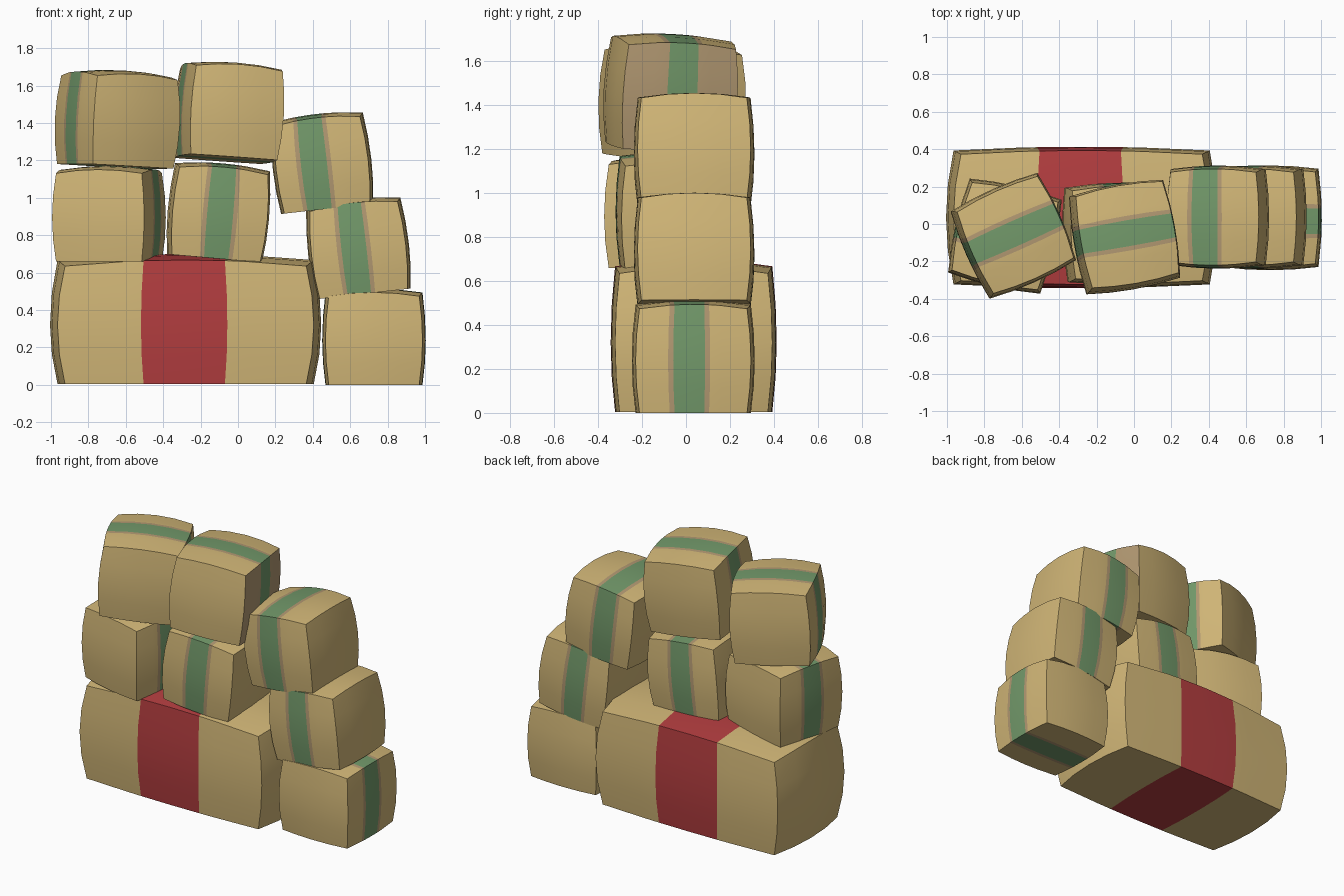
import bpy, bmesh, math
from mathutils import Vector, Matrix, Euler

if "Cube" in bpy.data.objects:
    bpy.data.objects.remove(bpy.data.objects["Cube"])


def material(name, rgb):
    m = bpy.data.materials.new(name)
    m.diffuse_color = (*rgb, 1)
    m.use_nodes = True
    m.node_tree.nodes["Principled BSDF"].inputs["Base Color"].default_value = m.diffuse_color
    return m


MATS = [material("straw tan", (0.64, 0.47, 0.185)),
        material("faded brown", (0.45, 0.32, 0.17)),
        material("green band", (0.17, 0.32, 0.145)),
        material("red band", (0.45, 0.047, 0.05))]


def bale(name, centre, half, tilt, axis, band, bulge, band_mat=2, margin=0.022, brown_right=False):
    """Bulging box with a band (lo, hi) wrapped around it across the given axis."""
    # grid lines per axis; the band edges become extra cuts
    cuts = [[-1, -0.5, 0, 0.5, 1] for _ in range(3)]
    lo, hi = (v / half[axis] for v in band)
    mg = margin / half[axis]
    edges = [lo - mg, lo, hi, hi + mg] if margin else [lo, hi]
    keep = [c for c in cuts[axis] if not lo - mg - 0.08 < c < hi + mg + 0.08]
    cuts[axis] = sorted(keep + edges + [(lo + hi) / 2])

    bm = bmesh.new()
    for a in range(3):
        b, c = (a + 1) % 3, (a + 2) % 3
        for side in (-1, 1):
            grid = []
            for u in cuts[b]:
                row = []
                for v in cuts[c]:
                    p = [0, 0, 0]
                    p[a], p[b], p[c] = side, u, v
                    row.append(bm.verts.new(p))
                grid.append(row)
            for i in range(len(grid) - 1):
                for j in range(len(grid[0]) - 1):
                    q = [grid[i][j], grid[i + 1][j], grid[i + 1][j + 1], grid[i][j + 1]]
                    f = bm.faces.new(q if side > 0 else q[::-1])
                    s = sum(w.co[axis] for w in q) / 4
                    if lo < s < hi:
                        f.material_index = band_mat
                    elif lo - mg < s < hi + mg or (brown_right and a == 0 and side > 0):
                        f.material_index = 1
    bmesh.ops.remove_doubles(bm, verts=bm.verts, dist=1e-5)

    # puff the sides outward, keep the underside flat
    for v in bm.verts:
        n = v.co.copy()
        for a in range(3):
            o = [1 - n[k] ** 2 for k in range(3) if k != a]
            amount = 0 if (a == 2 and n.z < 0) else bulge[a]
            v.co[a] = n[a] * (half[a] + amount * sum(o) / 2)
    mesh = bpy.data.meshes.new(name)
    bm.to_mesh(mesh)
    bm.free()
    for m in MATS:
        mesh.materials.append(m)
    ob = bpy.data.objects.new(name, mesh)
    bpy.context.collection.objects.link(ob)
    ob.location = centre
    ob.rotation_euler = [math.radians(t) for t in tilt]
    bpy.ops.object.select_all(action='DESELECT')
    ob.select_set(True)
    bpy.context.view_layer.objects.active = ob
    bpy.ops.object.shade_smooth_by_angle(angle=math.radians(35))


B = (0.035, 0.035, 0.04)
X, Y = 0, 1

# large base bale with the red band
bale("large_bale", (-0.28, 0.035, 0.32), (0.645, 0.338, 0.315), (0, 0, 0),
     X, (-0.225, 0.21), (0.08, 0.04, 0.065), 3, 0)

# stack on the right
bale("lower_right_bale", (0.727, 0.033, 0.237), (0.242, 0.245, 0.237), (0, 0, 0), Y, (-0.085, 0.05), B)
bale("middle_right_bale", (0.645, 0.037, 0.72), (0.236, 0.24, 0.235), (0, -6.5, 0), X, (-0.085, 0.04), B)
bale("upper_right_bale", (0.45, 0.037, 1.175), (0.23, 0.24, 0.235), (0, -6.5, 0), X, (-0.105, 0.025), B)

# middle row on the large bale
bale("middle_left_bale", (-0.69, -0.065, 0.895), (0.235, 0.24, 0.236), (0, 0, -13), Y, (-0.065, 0.065), B)
bale("middle_centre_bale", (-0.105, -0.05, 0.91), (0.237, 0.235, 0.235), (0, 5, 2), X, (-0.065, 0.065), B)

# top row
bale("top_left_bale", (-0.645, -0.063, 1.405), (0.235, 0.238, 0.237), (0, 3, 24), Y, (-0.055, 0.07), B)
bale("top_centre_bale", (-0.05, -0.07, 1.445), (0.235, 0.248, 0.238), (-2.5, 4, 10), Y, (-0.06, 0.07), B,
     brown_right=True)
